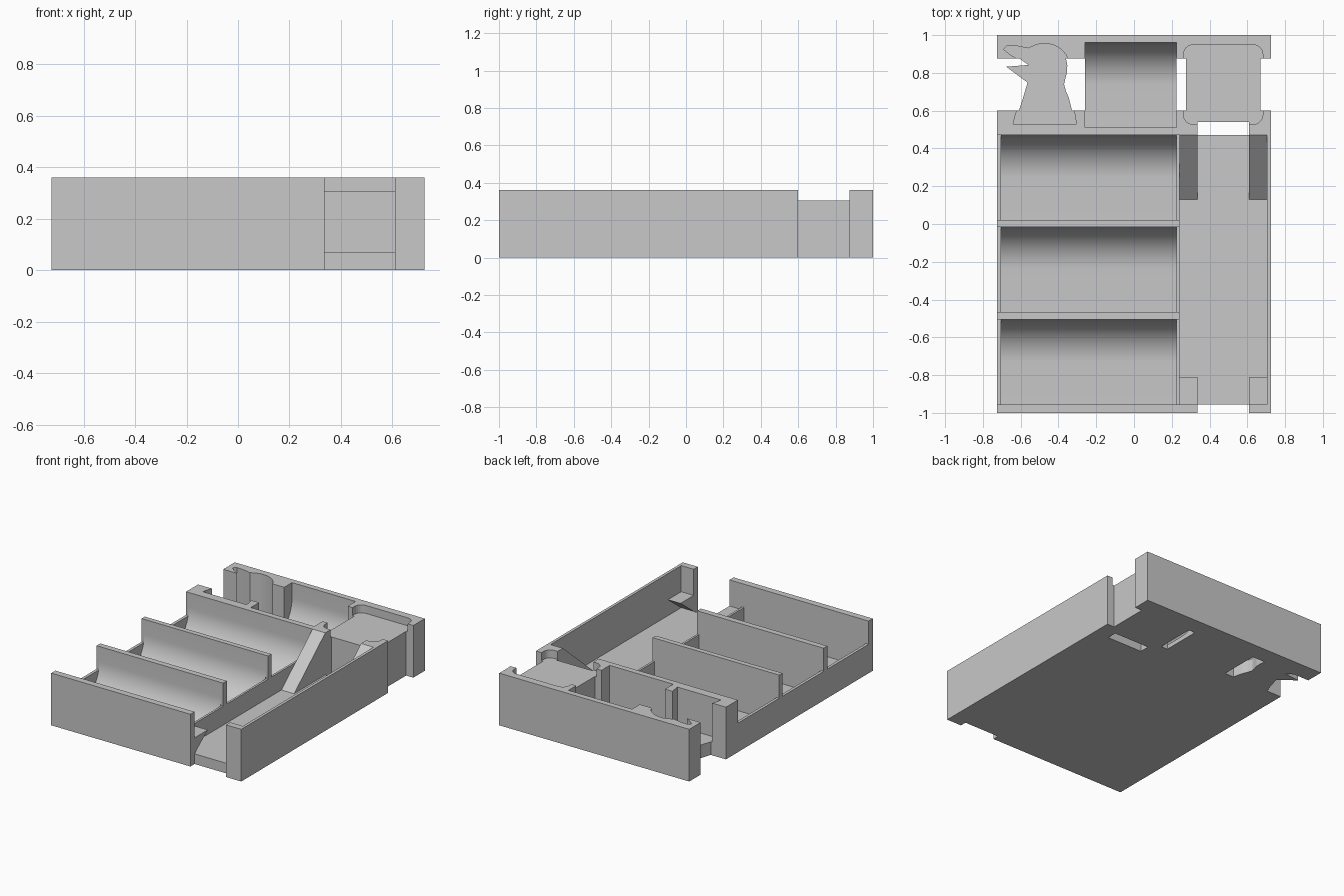
import bpy, bmesh, math
from mathutils import Vector

cube = bpy.data.objects.get("Cube")
if cube:
    bpy.data.objects.remove(cube)

grey = bpy.data.materials.new("plain_grey")
grey.use_nodes = True
grey.diffuse_color = (0.58, 0.58, 0.58, 1)
grey.node_tree.nodes["Principled BSDF"].inputs["Base Color"].default_value = grey.diffuse_color

H = 0.36                 # height of the walls
W, L = 0.725, 1.0        # half width and half length
R, AXIS = 0.225, 0.255   # radius and axis height of the scooped troughs
FLOOR, PAD, SIDE = 0.07, 0.305, 0.2
GAP0, GAP1 = 0.337, 0.61  # channel mouth
TROUGHS = (-0.73, -0.24, 0.245)


def prism(name, points, axis, lo, hi, smooth=False):
    """Extrude a 2D outline along x (points are y, z) or z (points are x, y)."""
    bm = bmesh.new()
    place = (lambda p: (lo, p[0], p[1])) if axis == "x" else (lambda p: (p[0], p[1], lo))
    face = bm.faces.new([bm.verts.new(place(p)) for p in points])
    out = bmesh.ops.extrude_face_region(bm, geom=[face])
    step = Vector((hi - lo, 0, 0)) if axis == "x" else Vector((0, 0, hi - lo))
    bmesh.ops.translate(bm, vec=step, verts=[v for v in out["geom"] if isinstance(v, bmesh.types.BMVert)])
    bmesh.ops.recalc_face_normals(bm, faces=bm.faces)
    mesh = bpy.data.meshes.new(name)
    bm.to_mesh(mesh)
    bm.free()
    mesh.materials.append(grey)
    obj = bpy.data.objects.new(name, mesh)
    bpy.context.collection.objects.link(obj)
    if smooth:
        bpy.ops.object.select_all(action="DESELECT")
        obj.select_set(True)
        bpy.context.view_layer.objects.active = obj
        bpy.ops.object.shade_smooth_by_angle(angle=math.radians(30))
    return obj


def box(name, x0, x1, y0, y1, z0=0, z1=H):
    return prism(name, [(x0, y0), (x1, y0), (x1, y1), (x0, y1)], "z", z0, z1)


def trough(yc):
    """Upright front wall, flat floor, then a quarter-round scoop up to the back rim."""
    arc = [(yc + R * math.sin(math.pi * i / 32), AXIS - R * math.cos(math.pi * i / 32)) for i in range(17)]
    return [(yc - R, H), (yc - R, AXIS - R)] + arc + [(yc + R, H)]


def notch(yc):
    return [(yc - R, H), (yc - R, SIDE), (yc + R, SIDE), (yc + R, H)]


def block_outline(y0, y1, dips):
    return [(y0, 0), (y0, H)] + dips + [(y1, H), (y1, 0)]


def rounded(x0, x1, y0, y1, r):
    pts = []
    for cx, cy, a in ((x1 - r, y1 - r, 0), (x0 + r, y1 - r, 90), (x0 + r, y0 + r, 180), (x1 - r, y0 + r, 270)):
        for i in range(7):
            t = math.radians(a + 15 * i)
            pts.append((cx + r * math.cos(t), cy + r * math.sin(t)))
    return pts


def inset(points, d):
    """Move a counter-clockwise outline inwards by d."""
    out = []
    for i, p in enumerate(points):
        a, b, c = Vector(points[i - 1]), Vector(p), Vector(points[(i + 1) % len(points)])
        n1, n2 = (b - a).normalized(), (c - b).normalized()
        n1, n2 = Vector((-n1.y, n1.x)), Vector((-n2.y, n2.x))
        out.append(tuple(b + (n1 + n2) * d / max(1 + n1.dot(n2), 0.5)))
    return out


def cut(target, cutter):
    mod = target.modifiers.new("pocket", "BOOLEAN")
    mod.solver = "EXACT"
    mod.object = cutter
    cutter.hide_render = True
    cutter.hide_set(True)


# three scooped troughs with dividers, and their low side walls
dips = [p for yc in TROUGHS for p in trough(yc)]
prism("trough_tray", block_outline(-L, 0.47, dips[:-1]), "x", -0.705, 0.225, True)
steps = [p for yc in TROUGHS for p in notch(yc)]
for name, x0, x1 in (("left_end_wall", -W, -0.705), ("inner_end_wall", 0.225, 0.24)):
    prism(name, block_outline(-L, 0.48, steps), "x", x0, x1)

# scooped trough at the back
prism("back_trough", block_outline(0.47, L, trough(0.735)), "x", -0.26, 0.225, True)

# channel floor, side wall, corner posts and ramps
box("channel_floor", 0.24, 0.705, -0.955, 0.47, 0, FLOOR)
box("right_wall", 0.705, W, -L, 0.6)
for side, x0, x1 in (("inner", 0.24, GAP0), ("outer", GAP1, 0.705)):
    box(side + "_front_post", x0, x1, -L, -0.955)
    prism(side + "_ramp", [(0.13, FLOOR), (0.47, H), (0.47, FLOOR)], "x", x0, x1)
    prism(side + "_corner_ledge", [(-0.955, FLOOR), (-0.955, 0.18), (-0.81, 0.18)], "x", x0, x1)

# figure-shaped pocket: head with open beak, neck and base, counter-clockwise
figure = [(-0.64, 0.53), (-0.305, 0.53), (-0.313, 0.58), (-0.335, 0.67), (-0.352, 0.71), (-0.36, 0.74),
          (-0.353, 0.77), (-0.345, 0.8), (-0.343, 0.84), (-0.348, 0.87), (-0.36, 0.895), (-0.378, 0.918),
          (-0.4, 0.935), (-0.43, 0.949), (-0.46, 0.955), (-0.49, 0.955), (-0.52, 0.948), (-0.56, 0.93),
          (-0.62, 0.942), (-0.67, 0.945), (-0.69, 0.925), (-0.66, 0.9), (-0.57, 0.845), (-0.69, 0.837),
          (-0.575, 0.745), (-0.6, 0.66), (-0.63, 0.57)]
figure_cutter = prism("figure_cutter", figure, "z", 0.09, 0.5)
prism("figure_floor", inset(figure, 0.01), "z", 0, 0.09)

# raised square pad
pad_cutter = prism("pad_cutter", rounded(0.262, 0.682, 0.528, 0.948, 0.05), "z", PAD, 0.5)
prism("square_pad", rounded(0.275, 0.67, 0.54, 0.935, 0.04), "z", 0, PAD)

# cross walls on both sides of the finger gap
for name, x0, x1, y0, y1, cutter in (
        ("left_cross_wall", -W, -0.26, 0.47, 0.6, figure_cutter),
        ("left_back_wall", -W, -0.26, 0.875, L, figure_cutter),
        ("middle_cross_wall", 0.225, GAP0, 0.47, 0.6, pad_cutter),
        ("right_cross_wall", GAP1, 0.705, 0.47, 0.6, pad_cutter),
        ("right_back_wall", 0.225, W, 0.875, L, pad_cutter)):
    cut(box(name, x0, x1, y0, y1), cutter)
